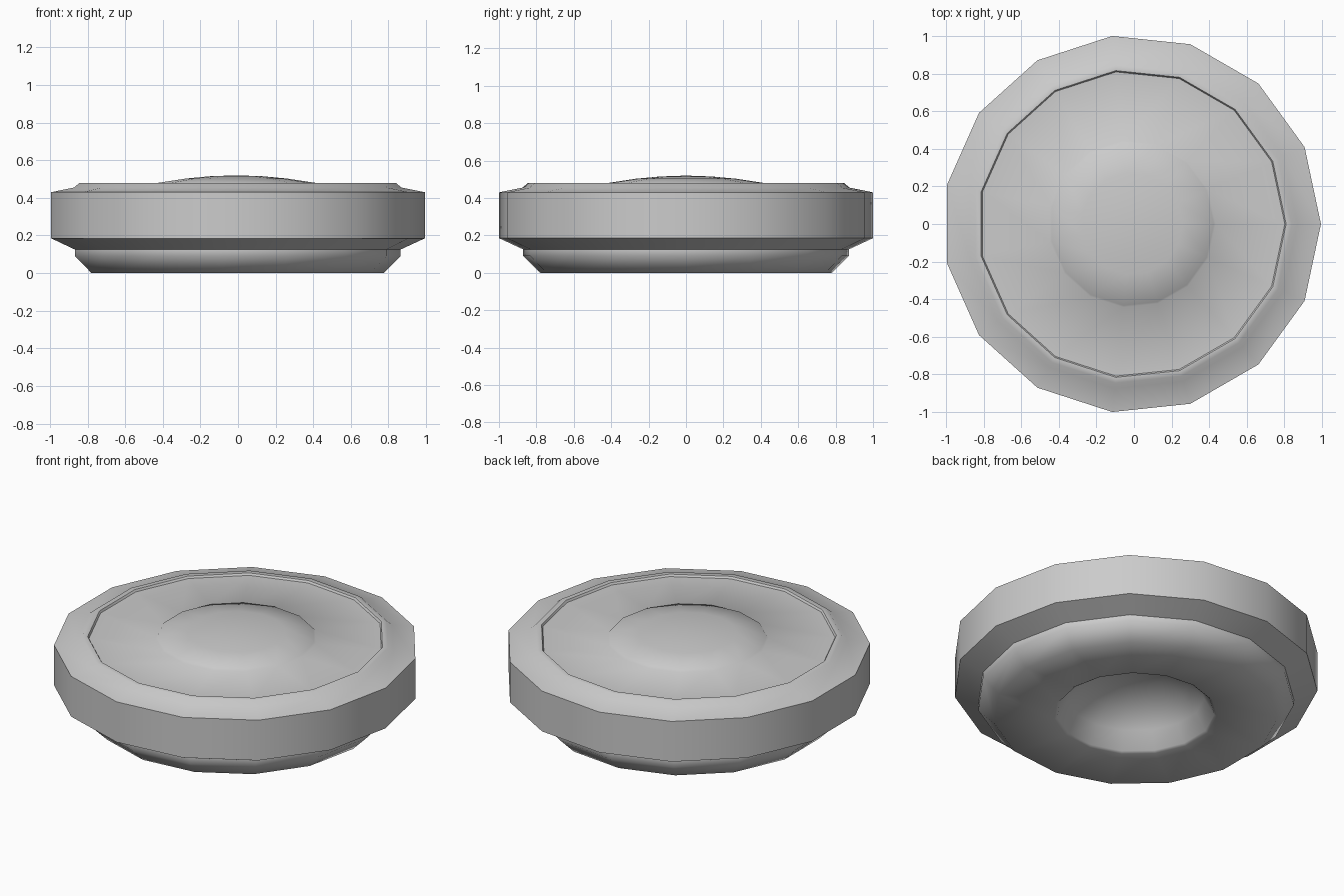
import bpy, bmesh, math

if "Cube" in bpy.data.objects:
    bpy.data.objects.remove(bpy.data.objects["Cube"])

SIDES = 15
SHIFT = -0.011  # centres the odd-sided outline


def lathe(name, profile, angle):
    """Revolve (radius, z) points around z; radius 0 makes a pole."""
    bm = bmesh.new()
    rings = []
    for r, z in profile:
        n = 1 if r == 0 else SIDES
        rings.append([bm.verts.new((r * math.cos(2 * math.pi * i / SIDES) + SHIFT,
                                    r * math.sin(2 * math.pi * i / SIDES), z))
                      for i in range(n)])
    for a, b in zip(rings, rings[1:]):
        for i in range(SIDES):
            j = (i + 1) % SIDES
            quad = [a[i % len(a)], a[j % len(a)], b[j % len(b)], b[i % len(b)]]
            bm.faces.new(list(dict.fromkeys(quad)))
    bmesh.ops.recalc_face_normals(bm, faces=bm.faces)
    mesh = bpy.data.meshes.new(name)
    bm.to_mesh(mesh)
    bm.free()
    obj = bpy.data.objects.new(name, mesh)
    bpy.context.collection.objects.link(obj)
    bpy.context.view_layer.objects.active = obj
    obj.select_set(True)
    bpy.ops.object.shade_smooth_by_angle(angle=math.radians(angle))
    obj.select_set(False)
    return obj


# Round body, from the hollow underneath out and over to the domed centre
hollow = [(0, 0.26), (0.16, 0.245), (0.29, 0.19), (0.38, 0.11), (0.435, 0.01)]
foot = [(0.45, 0.0), (0.785, 0.0), (0.875, 0.09), (0.875, 0.125)]
rim = [(1.005, 0.185), (1.005, 0.43), (0.88, 0.455), (0.85, 0.48), (0.82, 0.48)]
recess = [(0.813, 0.468), (0.445, 0.468)]
dome = [(0.435, 0.478), (0.27, 0.503), (0.14, 0.515), (0, 0.52)]
lathe("round_disc_body", hollow + foot + rim + recess + dome, 58)
